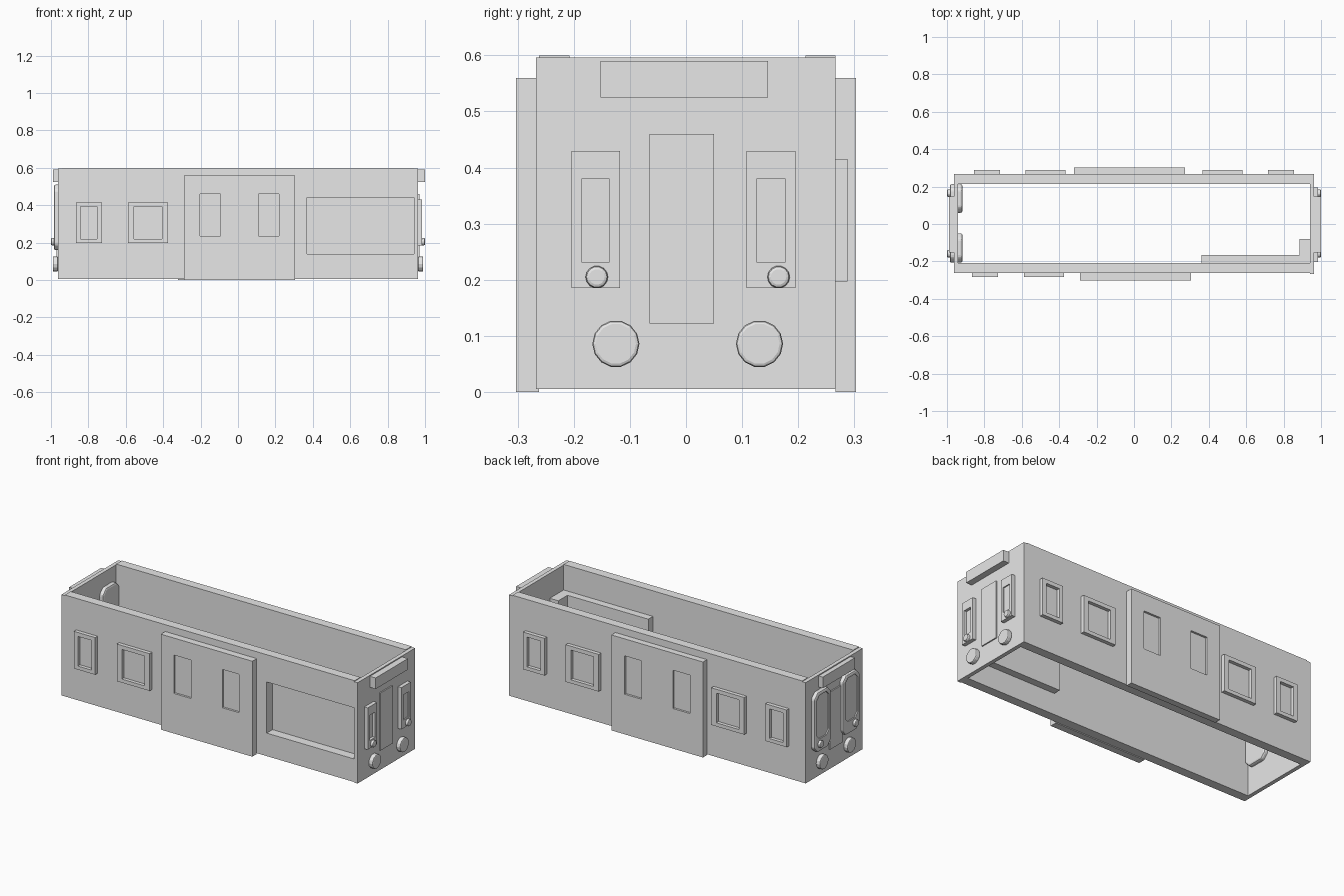
import bpy
import bmesh
from math import cos, sin, tau
from mathutils import Vector

cube = bpy.data.objects.get("Cube")
if cube:
    bpy.data.objects.remove(cube, do_unlink=True)

grey = bpy.data.materials.new("plain grey")
grey.use_nodes = True
grey.diffuse_color = (0.8, 0.8, 0.8, 1)
grey.node_tree.nodes["Principled BSDF"].inputs["Base Color"].default_value = (0.8, 0.8, 0.8, 1)


def prism(name, outline, axis, lo, hi):
    """Extrude a flat outline along x (outline in y, z) or along y (outline in x, z)."""
    place = (lambda p, d: Vector((d, *p))) if axis == "x" else (lambda p, d: Vector((p[0], d, p[1])))
    bm = bmesh.new()
    face = bm.faces.new([bm.verts.new(place(p, lo)) for p in outline])
    new = bmesh.ops.extrude_face_region(bm, geom=[face])["geom"]
    bmesh.ops.translate(bm, vec=place((0, 0), hi - lo),
                        verts=[v for v in new if isinstance(v, bmesh.types.BMVert)])
    bmesh.ops.recalc_face_normals(bm, faces=bm.faces)
    mesh = bpy.data.meshes.new(name)
    bm.to_mesh(mesh)
    bm.free()
    mesh.materials.append(grey)
    obj = bpy.data.objects.new(name, mesh)
    bpy.context.collection.objects.link(obj)
    return obj


def rect(a0, a1, z0, z1):
    return [(a0, z0), (a1, z0), (a1, z1), (a0, z1)]


def disc(a, z, r, sides=14):
    return [(a + r * cos(tau * i / sides), z + r * sin(tau * i / sides)) for i in range(sides)]


def chamfered(a0, a1, z0, z1, c):
    return [(a0 + c, z0), (a1 - c, z0), (a1, z0 + c), (a1, z1 - c),
            (a1 - c, z1), (a0 + c, z1), (a0, z1 - c), (a0, z0 + c)]


def apply(obj, mod):
    bpy.context.view_layer.objects.active = obj
    bpy.ops.object.modifier_apply(modifier=mod.name)


def recess(obj, outline, axis, lo, hi):
    """Cut a pocket into a part."""
    cutter = prism("cutter", outline, axis, lo, hi)
    mod = obj.modifiers.new("recess", "BOOLEAN")
    mod.operation = "DIFFERENCE"
    mod.solver = "EXACT"
    mod.object = cutter
    apply(obj, mod)
    bpy.data.objects.remove(cutter, do_unlink=True)


def soften(obj, width, segments=2):
    mod = obj.modifiers.new("bevel", "BEVEL")
    mod.width = width
    mod.segments = segments
    apply(obj, mod)


# Open shell: two long walls and two end plates
hole_edge, hole_bottom, hole_top = 0.37, 0.14, 0.44
prism("front_wall", [(-0.94, 0.005), (0.94, 0.005), (0.94, hole_bottom), (hole_edge, hole_bottom),
                     (hole_edge, hole_top), (0.94, hole_top), (0.94, 0.6), (-0.94, 0.6)],
      "y", -0.262, -0.208)
prism("back_wall", rect(-0.94, 0.94, 0.005, 0.6), "y", 0.213, 0.266)
prism("right_end_plate", rect(-0.267, 0.266, 0.005, 0.596), "x", 0.94, 0.963)
prism("left_end_plate", rect(-0.262, 0.266, 0.005, 0.596), "x", -0.963, -0.94)

# Backing of the large side opening, with its inner return
prism("opening_backing", rect(0.36, 0.94, 0.13, 0.45), "y", -0.208, -0.165)
prism("opening_return", rect(0.885, 0.94, 0.13, 0.45), "y", -0.165, -0.08)


# Sliding doors and framed windows on both sides
def side_door(name, centre, side, wall):
    outer = side * 0.303
    door = prism(name, rect(centre - 0.297, centre + 0.297, 0, 0.56), "y", wall, outer)
    for offset in (-0.157, 0.157):
        a = centre + offset
        recess(door, rect(a - 0.055, a + 0.055, 0.235, 0.46), "y", outer - side * 0.012, outer + side * 0.02)


def side_window(name, centre, half, margin, side, wall):
    frame = prism(name, rect(centre - half, centre + half, 0.197, 0.415), "y", wall, wall + side * 0.022)
    inner = half - margin
    recess(frame, rect(centre - inner, centre + inner, 0.218, 0.392), "y",
           wall + side * 0.002, wall + side * 0.05)


side_door("front_door", 0.008, -1, -0.262)
side_door("back_door", -0.025, 1, 0.266)
side_window("front_small_window", -0.797, 0.069, 0.025, -1, -0.262)
side_window("front_large_window", -0.481, 0.107, 0.033, -1, -0.262)
for x in (-1, 1):
    tag = "left" if x > 0 else "right"
    side_window("back_small_window_" + tag, x * 0.786, 0.069, 0.025, 1, 0.266)
    side_window("back_large_window_" + tag, x * 0.472, 0.107, 0.033, 1, 0.266)

# Sign box, centre door and lamps on each end
for end, tag, sign_x in ((1, "right_end", 1.0), (-1, "left_end", 0.99)):
    face = end * 0.963
    prism(tag + "_sign_box", rect(-0.152, 0.146, 0.525, 0.59), "x", face, end * sign_x)
    prism(tag + "_door", rect(-0.065, 0.05, 0.122, 0.46), "x", face, end * 0.97)
    for y, z, r, start, tip, kind in ((0.128, 0.086, 0.042, 0.963, 0.99, "_headlamp_"),
                                      (0.162, 0.205, 0.02, 0.97, 1.0, "_marker_lamp_")):
        for s in (-1, 1):
            lamp = prism(tag + kind + ("back" if s > 0 else "front"),
                         disc(s * y + 0.003, z, r), "x", end * start, end * tip)
            soften(lamp, 0.006)

# Rectangular cab windows on one end
for y0, y1, depth, tag in ((-0.204, -0.118, 0.016, "front"), (0.108, 0.195, 0.007, "back")):
    window = prism("right_end_window_" + tag, rect(y0, y1, 0.185, 0.43), "x", 0.963, 0.985)
    recess(window, rect(y0 + 0.018, y1 - 0.018, 0.232, 0.38), "x", 0.985 - depth, 1.05)

# Rounded windscreens through the other end
for y0, y1, tag in ((-0.207, -0.05, "front"), (0.06, 0.213, "back")):
    screen = prism("windscreen_" + tag, chamfered(y0, y1, 0.16, 0.51, 0.03), "x", -0.985, -0.917)
    soften(screen, 0.01)
    recess(screen, chamfered(y0 + 0.02, y1 - 0.02, 0.235, 0.49, 0.025), "x", -1.05, -0.978)
